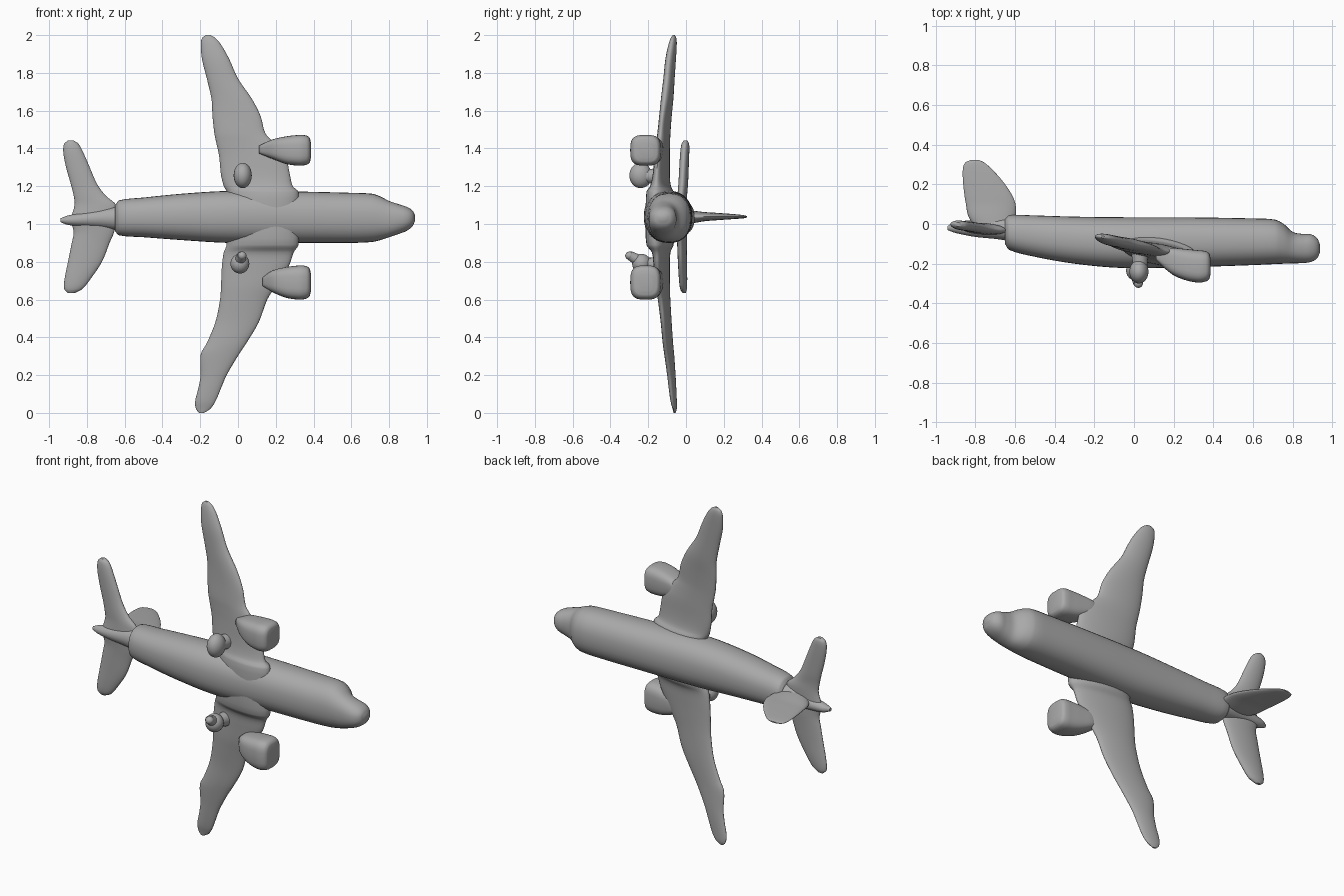
import bpy, bmesh, math
from mathutils import Vector

cube = bpy.data.objects.get("Cube")
if cube:
    bpy.data.objects.remove(cube, do_unlink=True)

grey = bpy.data.materials.new("plain grey")
grey.use_nodes = True
GREY = (0.4, 0.4, 0.4, 1)
grey.diffuse_color = GREY
grey.node_tree.nodes["Principled BSDF"].inputs["Base Color"].default_value = GREY


def finish(name, bm):
    bmesh.ops.recalc_face_normals(bm, faces=bm.faces[:])
    mesh = bpy.data.meshes.new(name)
    bm.to_mesh(mesh)
    bm.free()
    mesh.materials.append(grey)
    obj = bpy.data.objects.new(name, mesh)
    bpy.context.collection.objects.link(obj)
    bpy.ops.object.select_all(action='DESELECT')
    obj.select_set(True)
    bpy.context.view_layer.objects.active = obj
    bpy.ops.object.shade_smooth_by_angle(angle=math.radians(50))
    return obj


def refine(stations, steps=4):
    """Smooth extra stations with a Hermite curve over the station position."""
    s = sorted(stations)
    count = len(s)

    def slope(i, k):
        lo, hi = max(i - 1, 0), min(i + 1, count - 1)
        return (s[hi][k] - s[lo][k]) / (s[hi][0] - s[lo][0])

    out = []
    for i in range(count - 1):
        h = s[i + 1][0] - s[i][0]
        for j in range(steps):
            u = j / steps
            row = [s[i][0] + u * h]
            for k in range(1, 5):
                row.append((2*u**3 - 3*u**2 + 1) * s[i][k] + (u**3 - 2*u**2 + u) * h * slope(i, k)
                           + (3*u**2 - 2*u**3) * s[i + 1][k] + (u**3 - u**2) * h * slope(i + 1, k))
            out.append(row)
    return out + [list(s[-1])]


def loft(name, axis, stations, power=2.0, sides=32, tilt=0.0):
    """Skin rounded sections; a station is (position, a min, a max, b min, b max)."""
    bm = bmesh.new()
    rings = []
    for t, a0, a1, b0, b1 in refine(stations):
        ring = []
        for i in range(sides):
            ang = 2 * math.pi * i / sides
            c, s = math.cos(ang), math.sin(ang)
            da = max((a1 - a0) / 2, 0.002) * math.copysign(abs(c) ** (2 / power), c)
            db = max((b1 - b0) / 2, 0.002) * math.copysign(abs(s) ** (2 / power), s)
            a, b = (a0 + a1) / 2 + da, (b0 + b1) / 2 + db - tilt * da
            co = {'x': (t, a, b), 'y': (a, t, b), 'z': (a, b, t)}[axis]
            ring.append(bm.verts.new(co))
        rings.append(ring)
    for r, q in zip(rings, rings[1:]):
        for i in range(sides):
            j = (i + 1) % sides
            bm.faces.new((r[i], r[j], q[j], q[i]))
    bm.faces.new(rings[0])
    bm.faces.new(rings[-1])
    return finish(name, bm)


def ellipsoid(name, centre, radii):
    bm = bmesh.new()
    bmesh.ops.create_uvsphere(bm, u_segments=24, v_segments=16, radius=1)
    bmesh.ops.scale(bm, vec=radii, verts=bm.verts)
    bmesh.ops.translate(bm, vec=centre, verts=bm.verts)
    return finish(name, bm)


def rod(name, start, end, r1, r2):
    start, end = Vector(start), Vector(end)
    bm = bmesh.new()
    bmesh.ops.create_cone(bm, cap_ends=True, segments=16, radius1=r1, radius2=r2,
                          depth=(end - start).length)
    bmesh.ops.rotate(bm, matrix=Vector((0, 0, 1)).rotation_difference(end - start).to_matrix(),
                     verts=bm.verts)
    bmesh.ops.translate(bm, vec=(start + end) / 2, verts=bm.verts)
    return finish(name, bm)


# Fuselage with stepped cockpit and blunt nose
loft("fuselage", 'x', [
    (-0.65, -0.10, 0.03, 0.96, 1.10), (-0.63, -0.13, 0.045, 0.94, 1.125),
    (-0.50, -0.165, 0.043, 0.93, 1.14), (-0.30, -0.20, 0.037, 0.915, 1.16),
    (-0.05, -0.222, 0.034, 0.90, 1.175), (0.30, -0.217, 0.033, 0.90, 1.172),
    (0.60, -0.207, 0.028, 0.90, 1.165), (0.71, -0.202, 0.022, 0.905, 1.16),
    (0.755, -0.20, 0.00, 0.915, 1.145), (0.80, -0.198, -0.04, 0.93, 1.122),
    (0.85, -0.197, -0.05, 0.947, 1.105), (0.895, -0.19, -0.053, 0.965, 1.09),
    (0.925, -0.17, -0.075, 0.99, 1.07), (0.938, -0.14, -0.105, 1.02, 1.045)], power=2.3)

# Slim tail cone behind the step
loft("tail_cone", 'x', [
    (-0.94, -0.03, -0.01, 1.01, 1.03), (-0.90, -0.045, 0.01, 0.995, 1.045),
    (-0.80, -0.065, 0.02, 0.985, 1.065), (-0.70, -0.075, 0.03, 0.975, 1.085),
    (-0.60, -0.09, 0.035, 0.96, 1.10)])

# Wings, swept and slightly pitched, flaring into the body
loft("left_wing", 'z', [
    (1.03, -0.06, 0.32, -0.21, -0.06), (1.17, -0.06, 0.32, -0.205, -0.07),
    (1.20, -0.075, 0.29, -0.185, -0.085), (1.26, -0.09, 0.275, -0.17, -0.092),
    (1.36, -0.10, 0.25, -0.16, -0.092), (1.43, -0.115, 0.19, -0.152, -0.09),
    (1.48, -0.125, 0.145, -0.147, -0.087), (1.57, -0.135, 0.12, -0.138, -0.08),
    (1.66, -0.14, 0.075, -0.13, -0.07), (1.77, -0.165, 0.00, -0.118, -0.062),
    (1.87, -0.19, -0.045, -0.108, -0.055), (1.95, -0.197, -0.09, -0.092, -0.05),
    (1.985, -0.19, -0.12, -0.08, -0.052), (2.0, -0.17, -0.145, -0.07, -0.06)], tilt=0.13)
loft("right_wing", 'z', [
    (0.0, -0.205, -0.18, -0.065, -0.055), (0.02, -0.222, -0.148, -0.07, -0.05),
    (0.06, -0.227, -0.12, -0.08, -0.05), (0.13, -0.21, -0.09, -0.09, -0.053),
    (0.20, -0.198, -0.06, -0.098, -0.057), (0.31, -0.197, 0.005, -0.112, -0.066),
    (0.37, -0.165, 0.045, -0.12, -0.072), (0.48, -0.12, 0.11, -0.13, -0.08),
    (0.60, -0.095, 0.155, -0.145, -0.087), (0.67, -0.09, 0.20, -0.155, -0.09),
    (0.78, -0.085, 0.27, -0.165, -0.092), (0.85, -0.075, 0.295, -0.175, -0.088),
    (0.89, -0.06, 0.32, -0.205, -0.07), (1.03, -0.06, 0.32, -0.21, -0.06)], tilt=0.13)

# Tailplane halves
loft("left_tailplane", 'z', [
    (1.02, -0.89, -0.65, -0.055, 0.005), (1.10, -0.865, -0.645, -0.05, 0.005),
    (1.15, -0.87, -0.70, -0.045, 0.005), (1.21, -0.885, -0.745, -0.04, 0.01),
    (1.30, -0.91, -0.785, -0.035, 0.014), (1.38, -0.925, -0.82, -0.03, 0.017),
    (1.425, -0.92, -0.845, -0.023, 0.016), (1.442, -0.90, -0.87, -0.012, 0.008)], tilt=0.08)
loft("right_tailplane", 'z', [
    (0.634, -0.90, -0.865, -0.018, -0.002), (0.655, -0.92, -0.825, -0.03, 0.004),
    (0.71, -0.918, -0.78, -0.037, 0.006), (0.80, -0.90, -0.72, -0.042, 0.004),
    (0.90, -0.88, -0.68, -0.046, 0.004), (0.96, -0.87, -0.655, -0.05, 0.005),
    (1.02, -0.89, -0.65, -0.055, 0.005)], tilt=0.08)

# Upright rounded fin
loft("fin", 'y', [
    (-0.02, -0.80, -0.60, 1.00, 1.075), (0.04, -0.835, -0.595, 1.005, 1.07),
    (0.10, -0.847, -0.597, 1.015, 1.063), (0.15, -0.855, -0.617, 1.019, 1.06),
    (0.22, -0.862, -0.665, 1.024, 1.055), (0.28, -0.862, -0.72, 1.028, 1.05),
    (0.31, -0.85, -0.755, 1.031, 1.046), (0.322, -0.825, -0.78, 1.035, 1.042)])

# Engines under and ahead of the wings: (name, centre z, half height, rear x)
for name, zc, rz, rear in (("left_engine", 1.39, 0.081, 0.11),
                           ("right_engine", 0.69, 0.09, 0.13)):
    loft(name, 'x', [
        (rear, -0.18, -0.13, zc - 0.2 * rz, zc + 0.3 * rz),
        (0.18, -0.245, -0.12, zc - 0.55 * rz, zc + 0.7 * rz),
        (0.25, -0.28, -0.125, zc - 0.88 * rz, zc + 0.9 * rz),
        (0.32, -0.295, -0.132, zc - rz, zc + rz),
        (0.36, -0.29, -0.137, zc - 0.95 * rz, zc + 0.97 * rz),
        (0.38, -0.275, -0.15, zc - 0.78 * rz, zc + 0.8 * rz),
        (0.386, -0.25, -0.175, zc - 0.5 * rz, zc + 0.5 * rz)], power=3.2)

# Landing gear pods
ellipsoid("left_wheel", (0.025, -0.24, 1.257), (0.048, 0.06, 0.067))
rod("left_strut", (0.03, -0.12, 1.25), (0.03, -0.24, 1.255), 0.045, 0.035)
ellipsoid("right_wheel", (0.01, -0.235, 0.79), (0.05, 0.05, 0.052))
rod("right_strut", (0.02, -0.12, 0.78), (0.01, -0.235, 0.79), 0.045, 0.03)
rod("right_axle", (0.01, -0.24, 0.80), (0.02, -0.30, 0.835), 0.032, 0.024)
ellipsoid("right_axle_cap", (0.022, -0.298, 0.832), (0.023, 0.024, 0.022))
